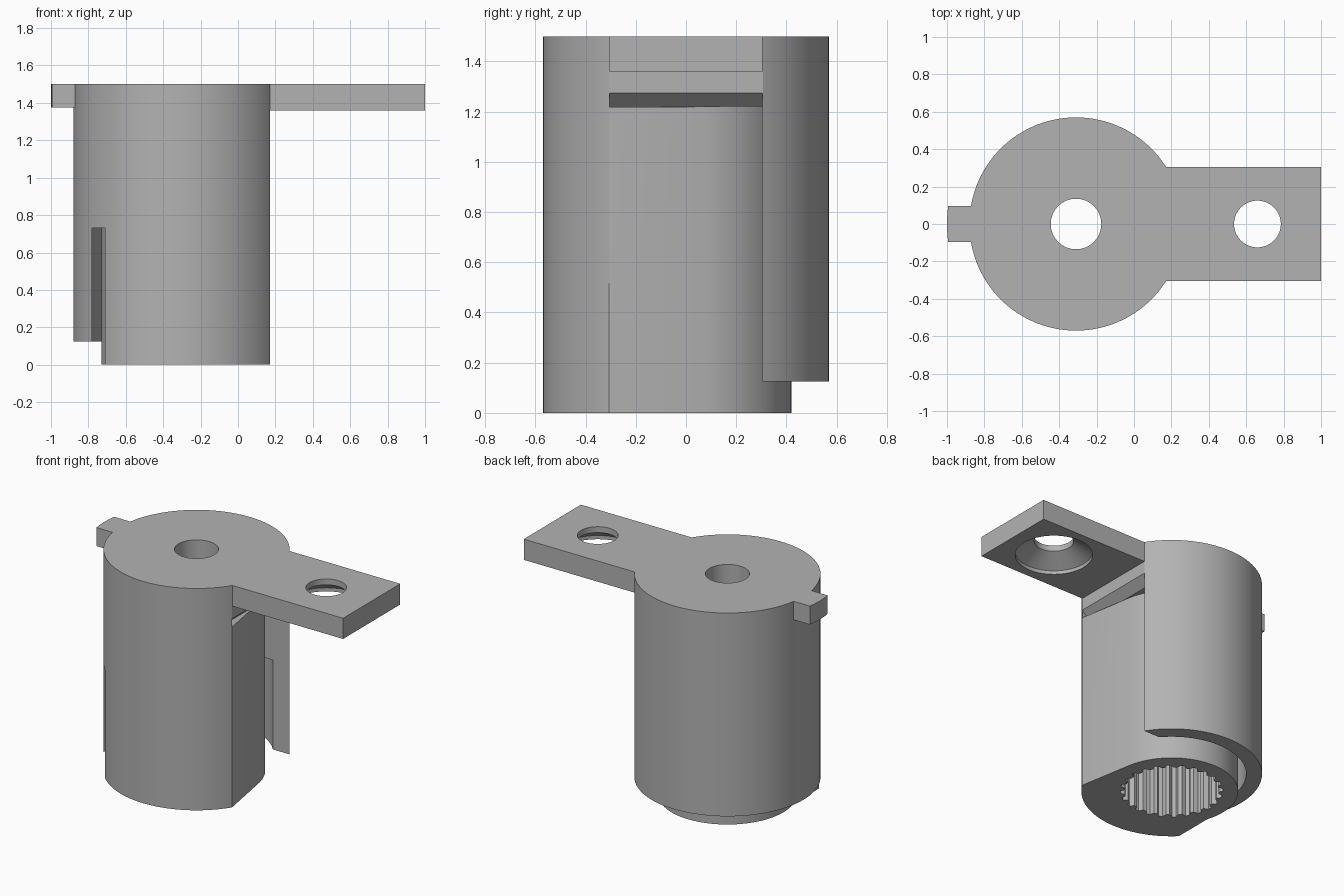
import bpy, bmesh
from math import sin, cos, asin, acos, radians, degrees, pi

if "Cube" in bpy.data.objects:
    bpy.data.objects.remove(bpy.data.objects["Cube"], do_unlink=True)

AXIS_X = -0.31            # barrel axis
OUTER, CORE, GROOVE = 0.57, 0.42, 0.47
HALF = 0.305              # half width of arm and side opening
EDGE = 0.48               # where the arm meets the barrel
TOP, ARM_Z = 1.5, 1.36

grey = bpy.data.materials.new("plain_grey")
grey.use_nodes = True
COLOUR = (0.45, 0.45, 0.45, 1)
grey.diffuse_color = COLOUR
grey.node_tree.nodes["Principled BSDF"].inputs["Base Color"].default_value = COLOUR


def arc(r, a, b, n=48):
    """Points on an arc about the barrel axis, angles in degrees."""
    return [(r * cos(radians(a + (b - a) * i / n)),
             r * sin(radians(a + (b - a) * i / n))) for i in range(n + 1)]


def circle(r, cx=0, n=96):
    return [(cx + r * cos(2 * pi * i / n), r * sin(2 * pi * i / n)) for i in range(n)]


def loft(name, *sections):
    """Closed solid through stacked outlines, each given as (outline, z)."""
    bm = bmesh.new()
    rings = [[bm.verts.new((x + AXIS_X, y, z)) for x, y in pts] for pts, z in sections]
    n = len(rings[0])
    for low, high in zip(rings, rings[1:]):
        for i in range(n):
            j = (i + 1) % n
            bm.faces.new((low[i], low[j], high[j], high[i]))
    bm.faces.new(rings[0][::-1])
    bm.faces.new(rings[-1])
    bmesh.ops.recalc_face_normals(bm, faces=bm.faces)
    mesh = bpy.data.meshes.new(name)
    bm.to_mesh(mesh)
    bm.free()
    mesh.materials.append(grey)
    obj = bpy.data.objects.new(name, mesh)
    bpy.context.collection.objects.link(obj)
    return obj


def prism(name, pts, z0, z1):
    return loft(name, (pts, z0), (pts, z1))


def rect(x0, x1, h):
    return [(x0, -h), (x1, -h), (x1, h), (x0, h)]


def combine(target, tool, operation="DIFFERENCE"):
    """Apply a boolean and discard the tool."""
    mod = target.modifiers.new(tool.name, "BOOLEAN")
    mod.operation, mod.object, mod.solver = operation, tool, "EXACT"
    bpy.context.view_layer.objects.active = target
    bpy.ops.object.modifier_apply(modifier=mod.name)
    bpy.data.objects.remove(tool, do_unlink=True)


body = prism("barrel_with_arm", circle(OUTER, n=128), 0, TOP)

# Flat on the arm side
combine(body, prism("flat_cut", rect(EDGE, 0.9, 0.7), -0.1, ARM_Z))

# Side opening: wall tangent to the core, then the round core itself
tangent = degrees(acos(CORE / OUTER) - asin(HALF / OUTER))
core_end = degrees(asin(HALF / CORE))
opening = [(EDGE, -HALF)] + arc(CORE, tangent, core_end, 16) + [(0.9, HALF), (0.9, -HALF)]
combine(body, prism("opening_cut", opening, -0.1, 1.22))

# Sloped roof of the opening
combine(body, loft("roof_cut", (rect(CORE, 0.9, HALF), 1.2195),
                   (rect(EDGE, 0.9, HALF), 1.275)))

# Groove round the core, leaving through a slit at the front left
slit = -0.40
groove = arc(CORE, core_end, 180 + degrees(acos(-slit / CORE)))
groove += [(slit, -0.7), (-GROOVE, -0.7)]
groove += arc(GROOVE, 180, degrees(asin(HALF / GROOVE))) + [(0.34, 0.28)]
combine(body, prism("groove_cut", groove, -0.1, 0.73))

# Shortened rear skirt
skirt = arc(0.445, 40, 188) + [(-0.44, -0.7), (-0.9, -0.7), (-0.9, 0.9), (0.9, 0.9), (0.9, 0.25)]
combine(body, prism("skirt_cut", skirt, -0.1, 0.125))

# Arm and locating tab
combine(body, prism("arm", rect(0.2, 1 - AXIS_X, HALF), ARM_Z, TOP), "UNION")
tab_angle = degrees(asin(0.095 / 0.69))
tab = arc(0.69, 180 - tab_angle, 180 + tab_angle, 8) + [(-0.4, -0.095), (-0.4, 0.095)]
combine(body, prism("tab", tab, 1.375, TOP), "UNION")

# Splined bore from below and screw hole from above
TEETH = 24
spline = []
for i in range(TEETH):
    for step, r in ((0, 0.325), (0.3, 0.325), (0.5, 0.298), (0.8, 0.298)):
        a = 2 * pi * (i + step) / TEETH
        spline.append((r * cos(a), r * sin(a)))
combine(body, prism("bore_cut", spline, -0.1, 0.8))
combine(body, prism("screw_cut", circle(0.135, n=64), 0.7, 1.6))

# Countersunk hole in the arm
sections = [(circle(r, 0.97, 64), z) for r, z in
            ((0.244, 1.3), (0.244, 1.385), (0.125, 1.46), (0.125, 1.6))]
combine(body, loft("countersink_cut", *sections))

bpy.ops.object.select_all(action="DESELECT")
body.select_set(True)
bpy.context.view_layer.objects.active = body
bpy.ops.object.shade_smooth_by_angle(angle=radians(25))
